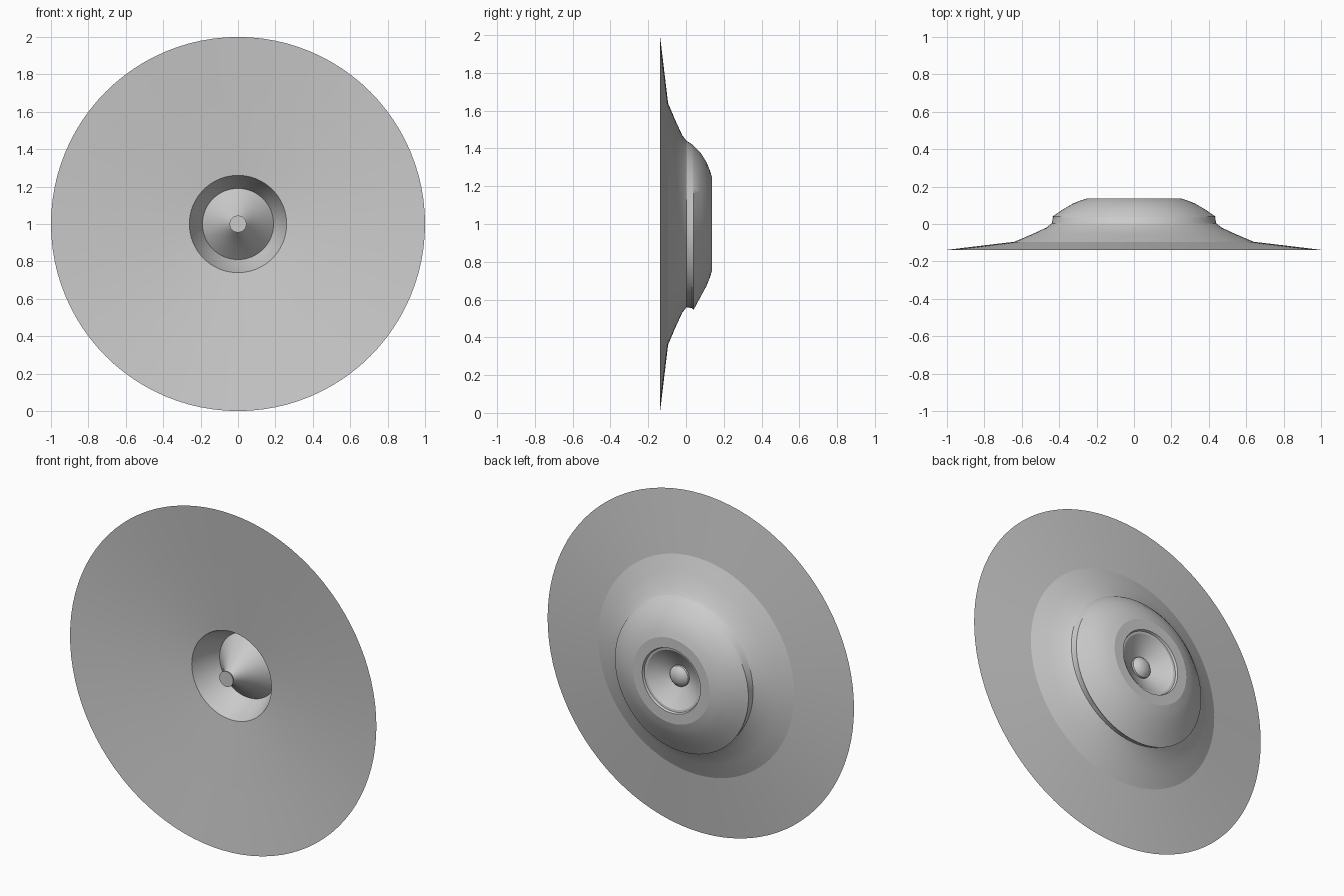
import bpy, bmesh, math

if "Cube" in bpy.data.objects:
    bpy.data.objects.remove(bpy.data.objects["Cube"], do_unlink=True)

SIDES = 96
grey = bpy.data.materials.new("plain_grey")
grey.use_nodes = True
colour = (0.6, 0.6, 0.6, 1)
grey.diffuse_color = colour
grey.node_tree.nodes["Principled BSDF"].inputs["Base Color"].default_value = colour


def lathe(name, profile, angle=35):
    """Turn (radius, depth, sag) points about the y axis; sag widens the lower half."""
    bm = bmesh.new()
    rings = []
    for r, y, *sag in profile:
        if r == 0:
            rings.append([bm.verts.new((0, y, 1))] * SIDES)
            continue
        ring = []
        for i in range(SIDES):
            a = math.tau * i / SIDES
            rad = r - (sag[0] if sag else 0) * math.sin(a)
            ring.append(bm.verts.new((rad * math.cos(a), y, 1 + rad * math.sin(a))))
        rings.append(ring)
    for a, b in zip(rings, rings[1:]):
        for i in range(SIDES):
            j = (i + 1) % SIDES
            corners = list(dict.fromkeys((a[i], a[j], b[j], b[i])))
            bm.faces.new(corners)
    mesh = bpy.data.meshes.new(name)
    bm.to_mesh(mesh)
    bm.free()
    mesh.materials.append(grey)
    obj = bpy.data.objects.new(name, mesh)
    bpy.context.collection.objects.link(obj)
    bpy.ops.object.select_all(action="DESELECT")
    bpy.context.view_layer.objects.active = obj
    obj.select_set(True)
    bpy.ops.object.shade_smooth_by_angle(angle=math.radians(angle))
    return obj


# Profiles run from the front axis outward and back to the rear axis
# Front of the dish
lathe("front_flange", [(0.64, -0.099), (1, -0.138)])
lathe("front_face", [(0.26, -0.06), (0.64, -0.099)])
lathe("front_well", [(0.19, 0.1), (0.215, 0.05), (0.24, -0.005), (0.26, -0.06)])

# Central cone with its small round tip
lathe("centre_cone", [(0.02, -0.095), (0.06, -0.04), (0.12, 0.03), (0.19, 0.1)])
lathe("cone_tip", [(0, -0.11), (0.045, -0.11), (0.045, -0.104), (0.02, -0.09)])

# Back of the dish
lathe("back_flange", [(1, -0.138), (0.64, -0.095)])
lathe("back_shoulder", [(0.64, -0.095), (0.55, -0.057), (0.47, -0.02), (0.44, 0.003)])

# Raised rear dome, overhanging the shoulder along its lower half
lathe("rear_dome", [
    (0.44, 0.003), (0.434, 0.032, 0.012), (0.435, 0.04, 0.02),
    (0.38, 0.078, 0.004), (0.325, 0.11), (0.285, 0.126), (0.25, 0.137)])
lathe("rear_rim", [(0.25, 0.137), (0.19, 0.137), (0.185, 0.124), (0.172, 0.122)], 25)

# Rear funnel and the button at its bottom
lathe("rear_funnel", [(0.172, 0.122), (0.12, 0.085), (0.05, 0.05)])
lathe("rear_button", [(0.062, 0.05), (0.06, 0.066), (0.045, 0.082), (0.025, 0.091), (0, 0.094)])
